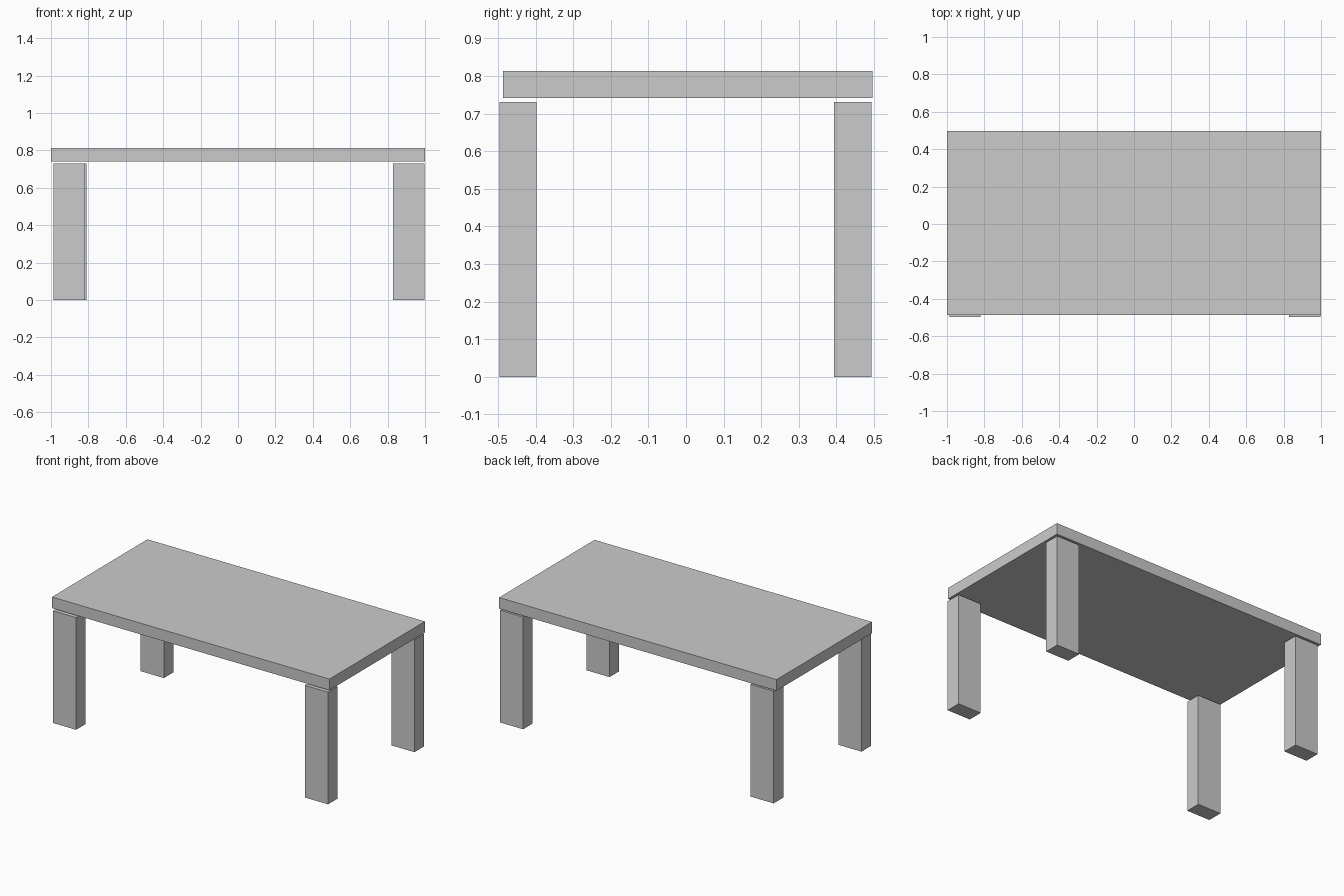
import bpy
import bmesh
from mathutils import Matrix, Vector

if "Cube" in bpy.data.objects:
    bpy.data.objects.remove(bpy.data.objects["Cube"])


def box(name, lo, hi):
    """Flat-faced box between two opposite corners."""
    lo, hi = Vector(lo), Vector(hi)
    bm = bmesh.new()
    bmesh.ops.create_cube(bm, size=1.0)
    bmesh.ops.transform(
        bm, verts=bm.verts,
        matrix=Matrix.Translation((lo + hi) / 2) @ Matrix.Diagonal((*(hi - lo), 1)))
    mesh = bpy.data.meshes.new(name)
    bm.to_mesh(mesh)
    bm.free()
    obj = bpy.data.objects.new(name, mesh)
    bpy.context.collection.objects.link(obj)
    return obj


# Table top, floating slightly above the legs
box("table_top", (-1, -0.487, 0.741), (1, 0.496, 0.814))

# Four identical legs, placed slightly unevenly (min x, min y)
LEG_W, LEG_D, LEG_H = 0.167, 0.099, 0.731
legs = {
    "front_left_leg": (-0.987, -0.496),
    "front_right_leg": (0.829, -0.496),
    "back_left_leg": (-0.977, 0.394),
    "back_right_leg": (0.829, 0.394),
}
for name, (x, y) in legs.items():
    box(name, (x, y, 0), (x + LEG_W, y + LEG_D, LEG_H))
